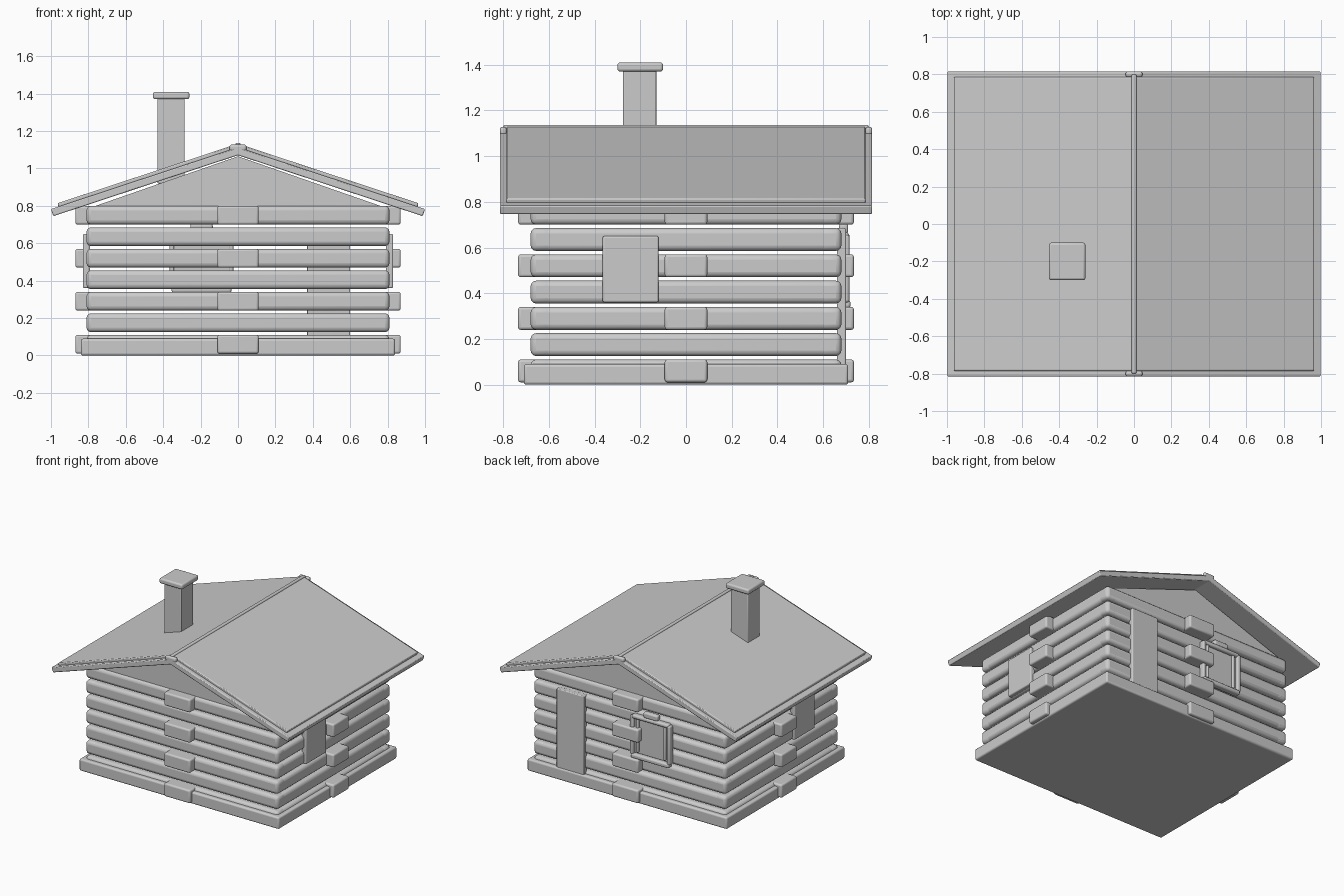
import bpy, bmesh

if "Cube" in bpy.data.objects:
    bpy.data.objects.remove(bpy.data.objects["Cube"])

def finish(name, bm, bevel, segs=3):
    bmesh.ops.recalc_face_normals(bm, faces=bm.faces)
    me = bpy.data.meshes.new(name)
    bm.to_mesh(me)
    bm.free()
    ob = bpy.data.objects.new(name, me)
    bpy.context.collection.objects.link(ob)
    if bevel:
        m = ob.modifiers.new("bevel", 'BEVEL')
        m.width, m.segments = bevel, segs
    bpy.ops.object.select_all(action='DESELECT')
    ob.select_set(True)
    bpy.context.view_layer.objects.active = ob
    bpy.ops.object.shade_smooth_by_angle()
    return ob

def box(name, x, y, z, bevel=0.008, segs=3):
    """Bevelled box from (min, max) ranges."""
    bm = bmesh.new()
    bmesh.ops.create_cube(bm, size=1)
    for v in bm.verts:
        v.co = [(a + b) / 2 + c * (b - a) for (a, b), c in zip((x, y, z), v.co)]
    return finish(name, bm, bevel, segs)

def prism(name, profile, half_y, bevel=0.0):
    """Extrude an (x, z) profile along y."""
    bm = bmesh.new()
    f = bm.faces.new([bm.verts.new((x, -half_y, z)) for x, z in profile])
    ext = bmesh.ops.extrude_face_region(bm, geom=[f])["geom"]
    for v in ext:
        if isinstance(v, bmesh.types.BMVert):
            v.co.y = half_y
    return finish(name, bm, bevel, 2)

def span(s, a, b):
    return tuple(sorted((s * a, s * b)))

# Base slab
box("base_slab", (-.84, .84), (-.71, .71), (0, .09), .012)

# Log walls: seven rows, with short joining blocks on every other row
for i in range(7):
    z = .06 + .115 * i
    zr = (z - .05, z + .05)
    for s in (-1, 1):
        box("wall_log_long", (-.81, .81), span(s, .58, .68), zr, .024)
        box("wall_log_side", span(s, .71, .81), (-.68, .68), zr, .024)
        if i % 2 == 0:
            box("log_block_long", (-.11, .11), span(s, .62, .735), zr, .012)
            box("log_block_side", span(s, .75, .87), (-.093, .093), zr, .012)

# Gable filling under the roof
prism("gable", [(-.79, .79), (.79, .79), (0, 1.065)], .66)

# Roof: lower slab showing as a border, upper panel, ridge
def roof_layer(name, low, high, half_y):
    slope = .33
    (xl, zl), (xh, zh) = low, high
    prism(name, [(-xl, zl), (0, zl + slope * xl), (xl, zl),
                 (xh, zh), (0, zh + slope * xh), (-xh, zh)], half_y, .006)

roof_layer("roof_border", (.987, .745), (1.0, .783), .815)
roof_layer("roof_panel", (.958, .79), (.965, .814), .785)
box("ridge_strip", (-.013, .013), (-.8, .8), (1.11, 1.137), .008)
for s in (-1, 1):
    box("ridge_end", (-.045, .045), span(s, .785, .815), (1.09, 1.128), .012)

# Chimney
box("chimney_stack", (-.43, -.285), (-.275, -.13), (.92, 1.375), .006)
box("chimney_cap", (-.455, -.26), (-.3, -.1), (1.37, 1.41), .012)

# Shutters on the side walls
for s in (-1, 1):
    box("side_shutter", span(s, .79, .83), (-.365, -.12), (.36, .65), .008)

# Door on the back wall
box("back_door", (.37, .6), (.66, .7), (.08, .685), .006)

# Framed window on the back wall
cx = -.195
box("window_pane", (cx - .15, cx + .15), (.66, .69), (.37, .66), .004)
for s in (-1, 1):
    box("window_post", tuple(cx + v for v in span(s, .14, .17)), (.67, .715), (.36, .655), .01)
    box("window_inner_post", tuple(cx + v for v in span(s, .105, .125)), (.67, .705), (.38, .65), .008)
box("window_sill", (cx - .16, cx + .16), (.67, .72), (.335, .37), .012)
box("window_header", (cx - .155, cx + .155), (.67, .715), (.635, .665), .012)
box("window_top", (cx - .06, cx + .06), (.67, .71), (.66, .705), .012)
